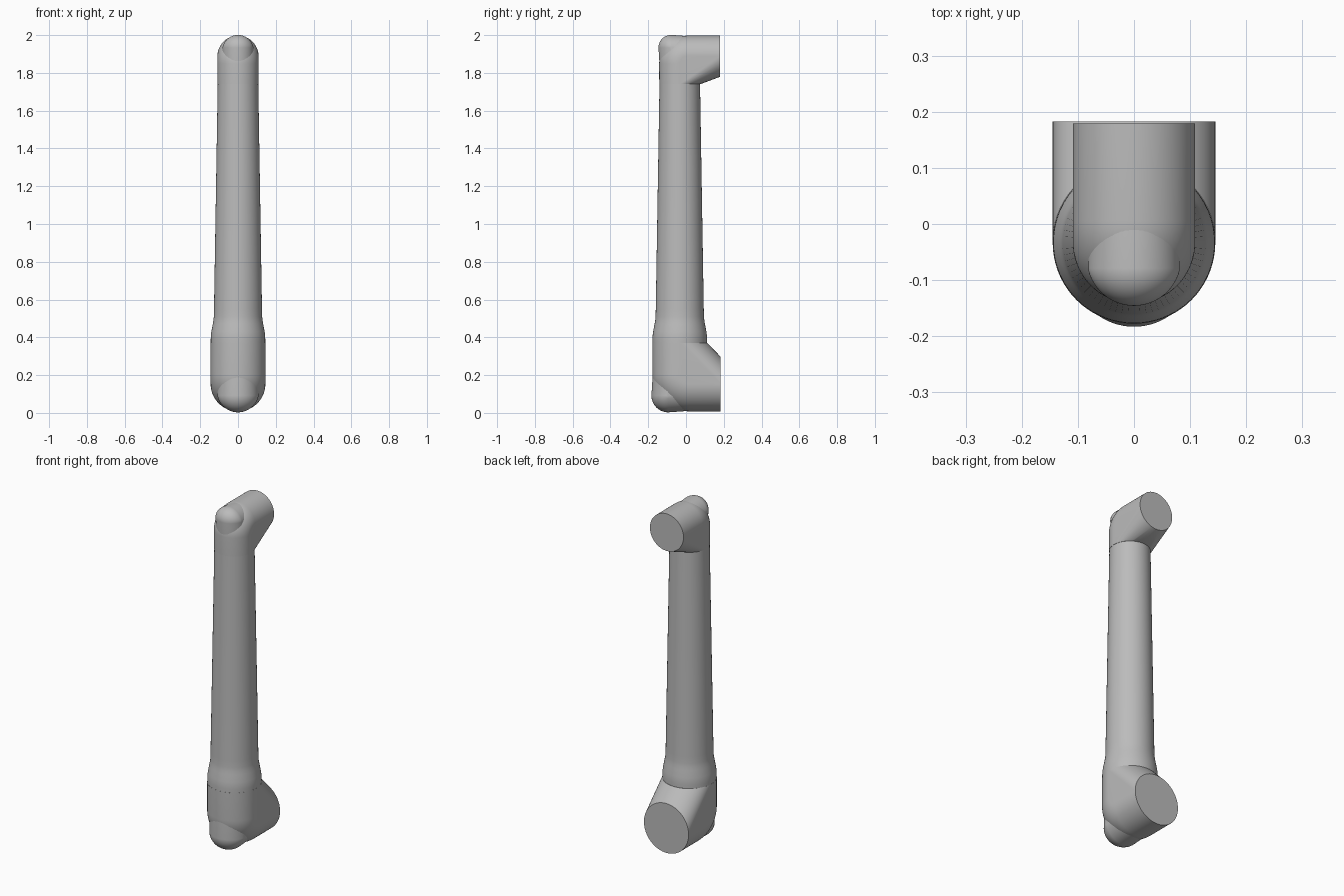
import bpy, bmesh
from math import sin, cos, pi, radians

if "Cube" in bpy.data.objects:
    bpy.data.objects.remove(bpy.data.objects["Cube"])

SEG = 72
AXIS_Y = -0.033          # centre line of the upright tube

grey = bpy.data.materials.new("satin_grey")
grey.use_nodes = True
grey.diffuse_color = (0.5, 0.5, 0.5, 1)
grey.node_tree.nodes["Principled BSDF"].inputs["Base Color"].default_value = (0.5, 0.5, 0.5, 1)


def finish(bm, name, angle=25):
    bmesh.ops.recalc_face_normals(bm, faces=bm.faces)
    mesh = bpy.data.meshes.new(name)
    bm.to_mesh(mesh)
    bm.free()
    obj = bpy.data.objects.new(name, mesh)
    bpy.context.collection.objects.link(obj)
    mesh.materials.append(grey)
    bpy.ops.object.select_all(action='DESELECT')
    obj.select_set(True)
    bpy.context.view_layer.objects.active = obj
    bpy.ops.object.shade_smooth_by_angle(angle=radians(angle))
    return obj


def hull(name, points):
    bm = bmesh.new()
    for p in points:
        bm.verts.new(p)
    bmesh.ops.remove_doubles(bm, verts=bm.verts, dist=0.0005)
    out = bmesh.ops.convex_hull(bm, input=bm.verts)
    loose = {v for v in out["geom_interior"] + out["geom_unused"]
             if isinstance(v, bmesh.types.BMVert) and not v.link_faces}
    bmesh.ops.delete(bm, geom=list(loose), context='VERTS')
    bmesh.ops.dissolve_limit(bm, angle_limit=radians(0.3), verts=bm.verts, edges=bm.edges)
    return finish(bm, name)


def section(r):
    return [(r * sin(2 * pi * i / SEG), r * cos(2 * pi * i / SEG)) for i in range(SEG)]


def bend(r, shift, zc, up, inner):
    """Outer half of a round pipe bend; inner moves the pivot off the axis crossing."""
    pts = []
    for x, u in section(r):
        rad = u + shift + inner
        if rad < 0:
            continue
        for k in range(17):
            t = pi / 2 * k / 16
            pts.append((x, AXIS_Y + inner - rad * cos(t), zc + up * (rad * sin(t) - inner)))
    return pts


def joint(name, r, zc, up, neck_z, neck_r, end_y):
    """Head joining the tube to a flat round flange at the back."""
    pts = bend(r, 0, zc, up, r * 0.36)
    pts += [(x, end_y, zc + u) for x, u in section(r)]
    pts += [(x, AXIS_Y + u, neck_z) for x, u in section(neck_r)]
    return hull(name, pts)


def cap(name, r, zc, up):
    """Slightly raised cover wrapped round the outer corner."""
    small, lift = r * 0.77, r * 0.265
    pts = bend(small, lift, zc, up, -r * 0.42)
    # tails sink into the joint, leaving a rounded outline
    for x, u in section(small):
        sunk = u + lift - r * 0.09
        pts.append((x, AXIS_Y - sunk, zc - up * r))
        pts.append((x, AXIS_Y + r * 0.85, zc + up * sunk))
    return hull(name, pts)


# Upright tapered tube
bm = bmesh.new()
profile = [(0.35, 0.144), (0.39, 0.1445), (0.41, 0.1435), (0.43, 0.141),
           (0.47, 0.1335), (0.49, 0.130), (0.51, 0.128), (0.55, 0.127), (1.76, 0.107)]
rings = [[bm.verts.new((x, AXIS_Y + u, z)) for x, u in section(r)] for z, r in profile]
for a, b in zip(rings, rings[1:]):
    for i in range(SEG):
        j = (i + 1) % SEG
        bm.faces.new((a[i], a[j], b[j], b[i]))
bm.faces.new(rings[0])
bm.faces.new(rings[-1])
finish(bm, "arm_tube")

# Flanged joints and their corner covers
joint("lower_joint", 0.145, 0.153, -1, 0.37, 0.145, 0.183)
joint("upper_joint", 0.109, 1.888, 1, 1.74, 0.1085, 0.179)
cap("lower_cover", 0.145, 0.153, -1)
cap("upper_cover", 0.109, 1.888, 1)
